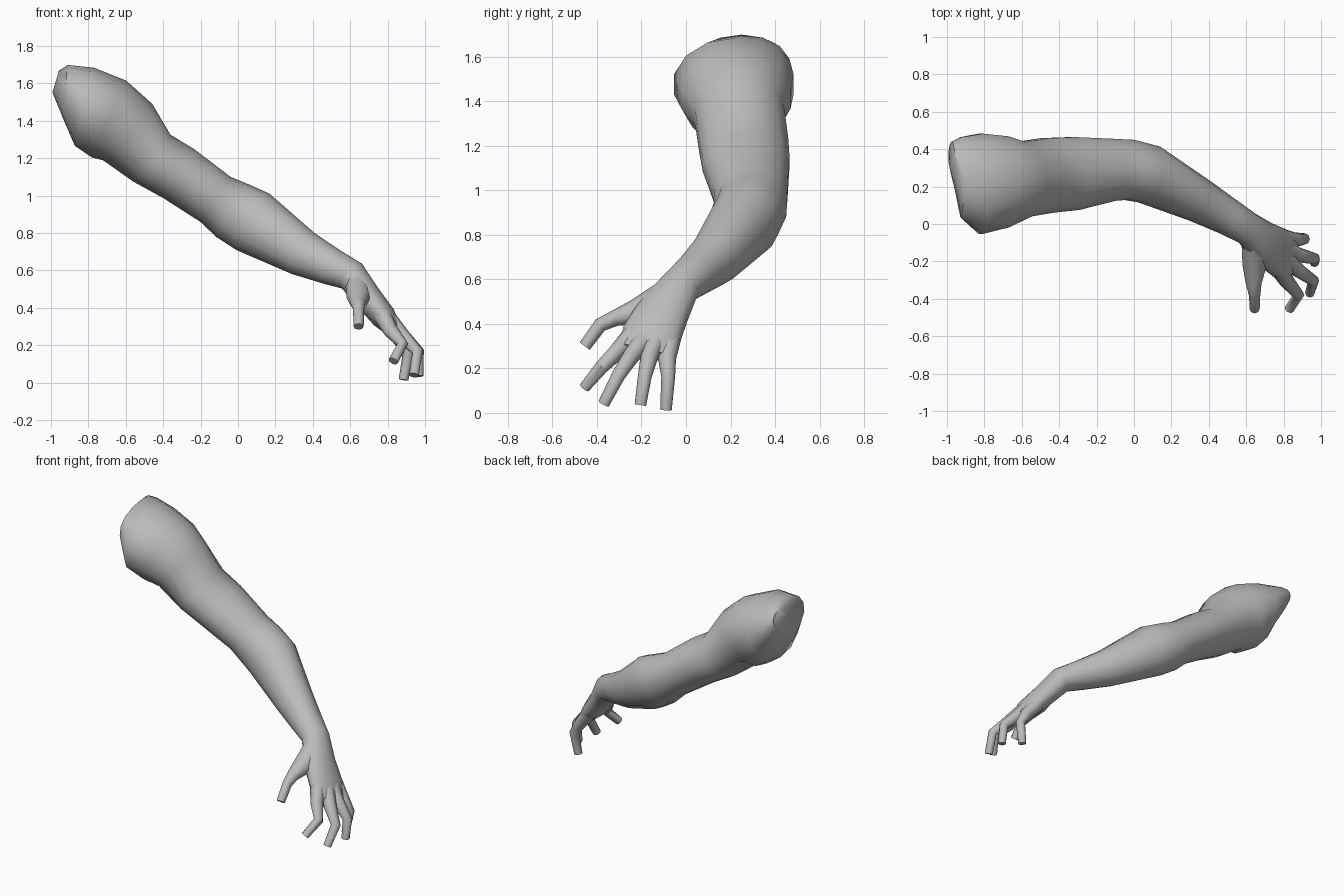
import bpy, bmesh, math
from mathutils import Vector

if "Cube" in bpy.data.objects:
    bpy.data.objects.remove(bpy.data.objects["Cube"])

skin = bpy.data.materials.new("grey_skin")
skin.diffuse_color = (0.5, 0.5, 0.5, 1)
skin.use_nodes = True
skin.node_tree.nodes["Principled BSDF"].inputs["Base Color"].default_value = skin.diffuse_color


def limb(name, sections, sides):
    """Loft elliptical rings; section = (centre, half thickness, half width, optional axis)."""
    bm = bmesh.new()
    rings = []
    pts = [Vector(s[0]) for s in sections]
    for i, s in enumerate(sections):
        if len(s) > 3:
            t = Vector(s[3]).normalized()
        else:
            t = Vector()
            if i > 0:
                t += (pts[i] - pts[i - 1]).normalized()
            if i < len(pts) - 1:
                t += (pts[i + 1] - pts[i]).normalized()
            t.normalize()
        ref = Vector((0, 1, 0)) if abs(t.y) < 0.8 else Vector((1, 0, 0))
        side = (ref - t * ref.dot(t)).normalized()
        up = side.cross(t)
        ring = []
        for k in range(sides):
            a = 2 * math.pi * k / sides
            ring.append(bm.verts.new(pts[i] + up * s[1] * math.cos(a) + side * s[2] * math.sin(a)))
        rings.append(ring)
    for r0, r1 in zip(rings, rings[1:]):
        # match the next ring to the nearest rotation so the tube never twists
        off = min(range(sides), key=lambda o: sum(
            (r0[k].co - r1[(k + o) % sides].co).length for k in range(sides)))
        r1[:] = r1[off:] + r1[:off]
        for k in range(sides):
            n = (k + 1) % sides
            bm.faces.new((r0[k], r0[n], r1[n], r1[k]))
    bm.faces.new(rings[0])
    bm.faces.new(rings[-1])
    bmesh.ops.recalc_face_normals(bm, faces=bm.faces)
    me = bpy.data.meshes.new(name)
    bm.to_mesh(me)
    bm.free()
    me.materials.append(skin)
    ob = bpy.data.objects.new(name, me)
    bpy.context.collection.objects.link(ob)
    bpy.ops.object.select_all(action='DESELECT')
    ob.select_set(True)
    bpy.context.view_layer.objects.active = ob
    bpy.ops.object.shade_smooth_by_angle(angle=math.radians(50))
    return ob


# Shoulder, upper arm, forearm and palm
limb("arm", [
    ((-0.975, 0.36, 1.61), 0.06, 0.08, (1, 0, -0.3)),
    ((-0.925, 0.25, 1.56), 0.14, 0.22, (1, 0, -0.1)),
    ((-0.82, 0.215, 1.475), 0.215, 0.275, (1, 0, -0.25)),
    ((-0.69, 0.225, 1.41), 0.225, 0.25, (1, 0, -0.45)),
    ((-0.59, 0.24, 1.34), 0.20, 0.205),
    ((-0.46, 0.26, 1.20), 0.16, 0.205),
    ((-0.32, 0.27, 1.12), 0.155, 0.20),
    ((-0.12, 0.29, 0.98), 0.145, 0.17),
    ((-0.03, 0.29, 0.92), 0.165, 0.165),
    ((0.08, 0.265, 0.86), 0.175, 0.16),
    ((0.35, 0.125, 0.69), 0.125, 0.12),
    ((0.50, 0.04, 0.62), 0.10, 0.10),
    ((0.61, -0.025, 0.57), 0.085, 0.09),
    ((0.69, -0.10, 0.46), 0.075, 0.12),
    ((0.78, -0.155, 0.35), 0.068, 0.135),
    ((0.84, -0.185, 0.27), 0.04, 0.125),
], 14)

# Thumb with its fleshy base
limb("thumb", [
    ((0.64, -0.10, 0.52), 0.07, 0.065),
    ((0.645, -0.22, 0.455), 0.058, 0.065),
    ((0.64, -0.32, 0.425), 0.036, 0.042),
    ((0.645, -0.385, 0.395), 0.03, 0.032),
    ((0.645, -0.455, 0.30), 0.027, 0.028),
], 8)

# Fingers: root inside palm, knuckle, bend, tip
fingers = {
    "index_finger": [(0.77, -0.23, 0.36), (0.82, -0.31, 0.275), (0.88, -0.38, 0.205), (0.83, -0.455, 0.115)],
    "middle_finger": [(0.80, -0.18, 0.34), (0.88, -0.25, 0.25), (0.96, -0.305, 0.165), (0.94, -0.37, 0.04)],
    "ring_finger": [(0.80, -0.13, 0.34), (0.88, -0.165, 0.25), (0.965, -0.185, 0.165), (0.965, -0.205, 0.035)],
    "little_finger": [(0.78, -0.07, 0.34), (0.86, -0.085, 0.24), (0.91, -0.08, 0.16), (0.885, -0.09, 0.015)],
}
for name, path in fingers.items():
    limb(name, [(p, r, r) for p, r in zip(path, (0.05, 0.04, 0.031, 0.026))], 8)
